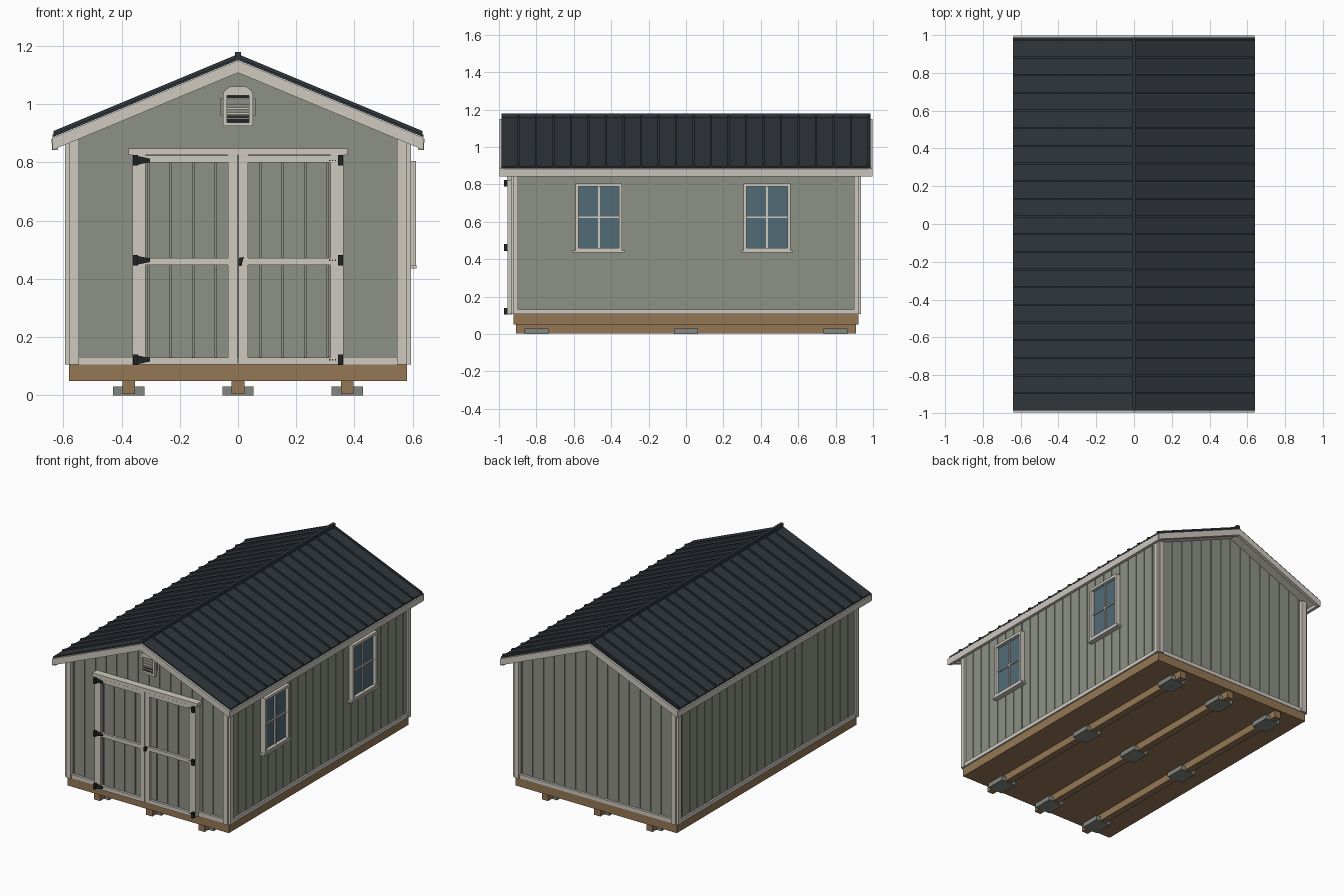
import bpy, bmesh

cube = bpy.data.objects.get("Cube")
if cube:
    bpy.data.objects.remove(cube, do_unlink=True)


def material(name, rgb):
    m = bpy.data.materials.new(name)
    m.use_nodes = True
    color = (*rgb, 1.0)
    m.diffuse_color = color
    bsdf = next(n for n in m.node_tree.nodes if n.type == "BSDF_PRINCIPLED")
    bsdf.inputs["Base Color"].default_value = color
    return m


SIDING = material("sage siding", (0.27, 0.285, 0.235))
TRIM = material("off white trim", (0.62, 0.59, 0.53))
WOOD = material("treated wood", (0.30, 0.185, 0.09))
METAL = material("charcoal roof", (0.03, 0.037, 0.046))
BLACK = material("black hardware", (0.014, 0.016, 0.018))
STONE = material("concrete", (0.23, 0.245, 0.215))
GLASS = material("window glass", (0.085, 0.145, 0.185))

PITCH = 5 / 12
GROOVE = 0.077
GAP = 0.005


class Part:
    """Collects prisms and boxes into one named object."""

    def __init__(self, name, mat):
        self.name, self.mat, self.bm = name, mat, bmesh.new()

    def prism(self, outline, y0, y1):
        # outline holds (x, z) points, extruded along y
        front = [self.bm.verts.new((x, y0, z)) for x, z in outline]
        back = [self.bm.verts.new((x, y1, z)) for x, z in outline]
        n = len(outline)
        self.bm.faces.new(front)
        self.bm.faces.new(back[::-1])
        for i in range(n):
            j = (i + 1) % n
            self.bm.faces.new((front[i], back[i], back[j], front[j]))

    def box(self, x0, x1, y0, y1, z0, z1):
        self.prism([(x0, z0), (x1, z0), (x1, z1), (x0, z1)], y0, y1)

    def slope(self, side, xa, xb, apex, depth, y0, y1):
        # slab that follows the roof pitch on one side
        top = [(side * x, apex - PITCH * x) for x in (xa, xb)]
        low = [(x, z - depth) for x, z in reversed(top)]
        self.prism(top + low, y0, y1)

    def done(self):
        bmesh.ops.recalc_face_normals(self.bm, faces=self.bm.faces)
        mesh = bpy.data.meshes.new(self.name)
        self.bm.to_mesh(mesh)
        self.bm.free()
        mesh.materials.append(self.mat)
        obj = bpy.data.objects.new(self.name, mesh)
        bpy.context.collection.objects.link(obj)


def boards(start, end):
    # spans between siding grooves
    a = start
    while a < end - GAP:
        yield a + GAP / 2, min(a + GROOVE, end) - GAP / 2
        a += GROOVE


# Foundation: blocks, skids, floor frame
blocks, skids = Part("foundation_blocks", STONE), Part("skids", WOOD)
for x in (-0.375, 0, 0.375):
    skids.box(x - 0.022, x + 0.022, -0.91, 0.91, 0.004, 0.05)
    for y in (-0.8, 0, 0.8):
        blocks.box(x - 0.054, x + 0.054, y - 0.064, y + 0.064, 0, 0.03)
blocks.done()
skids.done()
floor = Part("floor_frame", WOOD)
floor.box(-0.58, 0.58, -0.922, 0.922, 0.05, 0.106)
floor.done()

# Walls: solid core with grooved siding boards
core = Part("wall_core", SIDING)
core.prism([(-0.575, 0.106), (0.575, 0.106), (0.575, 0.88), (0, 1.12), (-0.575, 0.88)], -0.905, 0.905)
core.done()
gables, sides = Part("gable_siding", SIDING), Part("side_siding", SIDING)
for s in (-1, 1):
    for a, b in boards(0, 0.575):
        for y in (-0.91, 0.904):
            gables.prism([(s * a, 0.106), (s * b, 0.106), (s * b, 1.12 - PITCH * b),
                          (s * a, 1.12 - PITCH * a)], y, y + 0.006)
    for a, b in boards(-0.905, 0.905):
        sides.box(s * 0.574, s * 0.58, a, b, 0.106, 0.88)
gables.done()
sides.done()

# Corner boards and bottom trim
corners, skirt = Part("corner_boards", TRIM), Part("bottom_trim", TRIM)
for s in (-1, 1):
    for t in (-1, 1):
        corners.box(s * 0.546, s * 0.58, t * 0.905, t * 0.935, 0.106, 0.88)
        corners.box(s * 0.578, s * 0.594, t * 0.897, t * 0.925, 0.106, 0.88)
    skirt.box(s * 0.575, s * 0.59, -0.897, 0.897, 0.106, 0.131)
    skirt.box(-0.546, 0.546, s * 0.905, s * 0.925, 0.106, 0.131)
corners.done()
skirt.done()

# Roof: deck, rake boards, eave fascia, metal panels, seams and ridge
deck, rakes = Part("roof_deck", TRIM), Part("rake_boards", TRIM)
fascia, panels = Part("eave_fascia", TRIM), Part("roof_panels", METAL)
seams = Part("roof_seams", METAL)
for s in (-1, 1):
    deck.slope(s, 0, 0.625, 1.149, 0.03, -0.98, 0.98)
    for t in (-1, 1):
        rakes.slope(s, 0, 0.638, 1.15, 0.042, t * 0.975, t * 0.998)
    fascia.prism([(s * 0.618, 0.842), (s * 0.638, 0.842), (s * 0.641, 0.882), (s * 0.618, 0.89)],
                 -0.99, 0.99)
    panels.slope(s, 0, 0.637, 1.161, 0.009, -0.987, 0.987)
    for k in range(21):
        y = -0.895 + 0.0935 * k
        seams.slope(s, 0, 0.634, 1.172, 0.014, y - 0.005, y + 0.005)
for part in (deck, rakes, fascia, panels, seams):
    part.done()
ridge = Part("ridge_cap", METAL)
ridge.box(-0.01, 0.01, -0.987, 0.987, 1.15, 1.18)
ridge.done()

# Double door: grooved leaves, stiles, rails, header
leaves, frame = Part("door_siding", SIDING), Part("door_trim", TRIM)
for s in (-1, 1):
    for a, b in boards(0, 0.36):
        leaves.box(s * a, s * b, -0.94, -0.909, 0.11, 0.82)
    frame.box(s * 0.318, s * 0.363, -0.955, -0.909, 0.106, 0.825)
    frame.box(s * 0.001, s * 0.034, -0.955, -0.909, 0.106, 0.825)
    for z in (0.118, 0.46, 0.812):
        frame.box(s * 0.034, s * 0.318, -0.955, -0.93, z - 0.0125, z + 0.0125)
frame.box(-0.377, 0.377, -0.957, -0.909, 0.826, 0.848)
leaves.done()
frame.done()

# Hinges, screws and handle
hinges = Part("hinges", BLACK)
for z in (0.122, 0.464, 0.807):
    for s in (-1, 1):
        hinges.box(s * 0.344, s * 0.36, -0.972, -0.95, z - 0.018, z + 0.018)
    hinges.prism([(-0.346, z - 0.015), (-0.302, z - 0.006), (-0.302, z + 0.006), (-0.346, z + 0.015)],
                 -0.962, -0.95)
    for x in (0.315, 0.325, 0.335):
        hinges.box(x - 0.002, x + 0.002, -0.957, -0.95, z - 0.002, z + 0.002)
hinges.done()
handle = Part("door_handle", BLACK)
handle.prism([(0.002, 0.445), (0.012, 0.445), (0.02, 0.475), (0.002, 0.472)], -0.972, -0.95)
handle.done()

# Gable vent
vent = Part("gable_vent", TRIM)
vent.box(-0.052, 0.052, -0.93, -0.909, 0.925, 0.937)
for s in (-1, 1):
    vent.box(s * 0.038, s * 0.052, -0.93, -0.909, 0.937, 1.03)
vent.prism([(-0.052, 1.03), (0.052, 1.03), (0.048, 1.046), (0.028, 1.06),
            (-0.028, 1.06), (-0.048, 1.046)], -0.93, -0.909)
for k in range(5):
    z = 0.949 + 0.0165 * k
    vent.box(-0.038, 0.038, -0.922, -0.911, z, z + 0.006)
vent.done()
opening = Part("vent_opening", BLACK)
opening.box(-0.038, 0.038, -0.914, -0.909, 0.937, 1.03)
opening.done()
flange = Part("vent_flange", SIDING)
flange.box(-0.06, 0.06, -0.916, -0.909, 0.962, 1.02)
flange.done()

# Windows on the left wall
glass, casing = Part("window_glass", GLASS), Part("window_casing", TRIM)
for y in (-0.466, 0.433):
    glass.box(0.57, 0.59, y - 0.115, y + 0.115, 0.455, 0.795)
    for t in (-1, 1):
        casing.box(0.578, 0.611, y + t * 0.109, y + t * 0.125, 0.447, 0.805)
    casing.box(0.578, 0.611, y - 0.109, y + 0.109, 0.788, 0.805)
    casing.box(0.578, 0.611, y - 0.109, y + 0.109, 0.447, 0.46)
    casing.box(0.578, 0.614, y - 0.14, y + 0.14, 0.436, 0.448)
    casing.box(0.585, 0.598, y - 0.005, y + 0.005, 0.46, 0.788)
    casing.box(0.585, 0.598, y - 0.109, y + 0.109, 0.62, 0.629)
glass.done()
casing.done()
